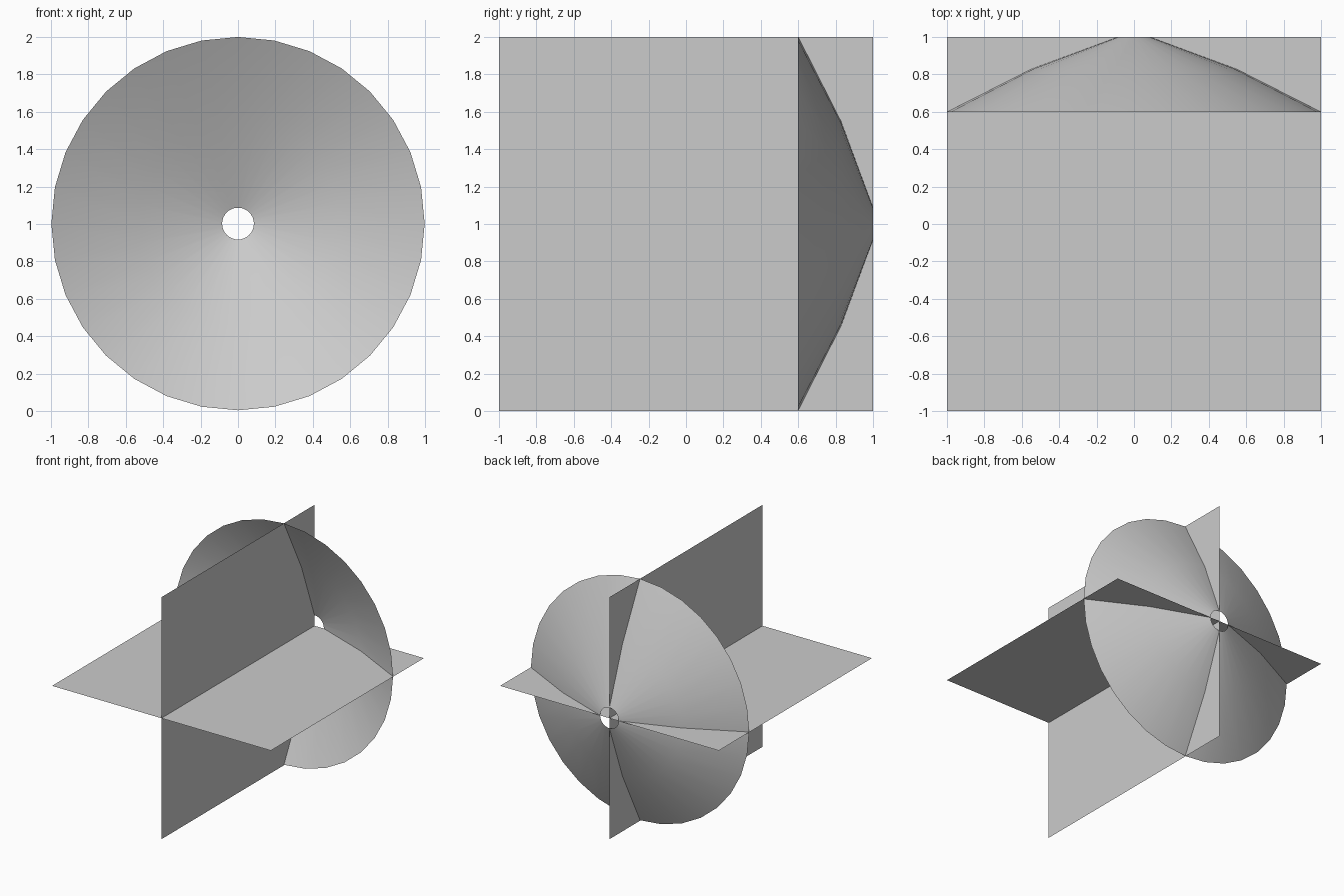
import bpy, bmesh
from math import sin, cos, tau, pi

if "Cube" in bpy.data.objects:
    bpy.data.objects.remove(bpy.data.objects["Cube"])

SIDES = 32
CENTRE_Z = 1.0


def finish(name, bm):
    mesh = bpy.data.meshes.new(name)
    bm.to_mesh(mesh)
    bm.free()
    ob = bpy.data.objects.new(name, mesh)
    bpy.context.collection.objects.link(ob)
    return ob


def square_sheet(name, rotation):
    bpy.ops.mesh.primitive_plane_add(size=2, location=(0, 0, CENTRE_Z), rotation=rotation)
    ob = bpy.context.object
    ob.name = name
    return ob


# Two crossed square sheets
square_sheet("horizontal_sheet", (0, 0, 0))
square_sheet("vertical_sheet", (0, pi / 2, 0))

# Shallow open dish facing the front, with a round hole: (radius, y) profile
profile = [(0.998, 0.6), (0.545, 0.83), (0.085, 1.0)]
bm = bmesh.new()
rings = [[bm.verts.new((r * cos(tau * i / SIDES), y, CENTRE_Z + 0.002 + r * sin(tau * i / SIDES)))
          for i in range(SIDES)] for r, y in profile]
for outer, inner in zip(rings, rings[1:]):
    for i in range(SIDES):
        j = (i + 1) % SIDES
        face = bm.faces.new((outer[i], outer[j], inner[j], inner[i]))
        face.smooth = True
finish("dish", bm)
